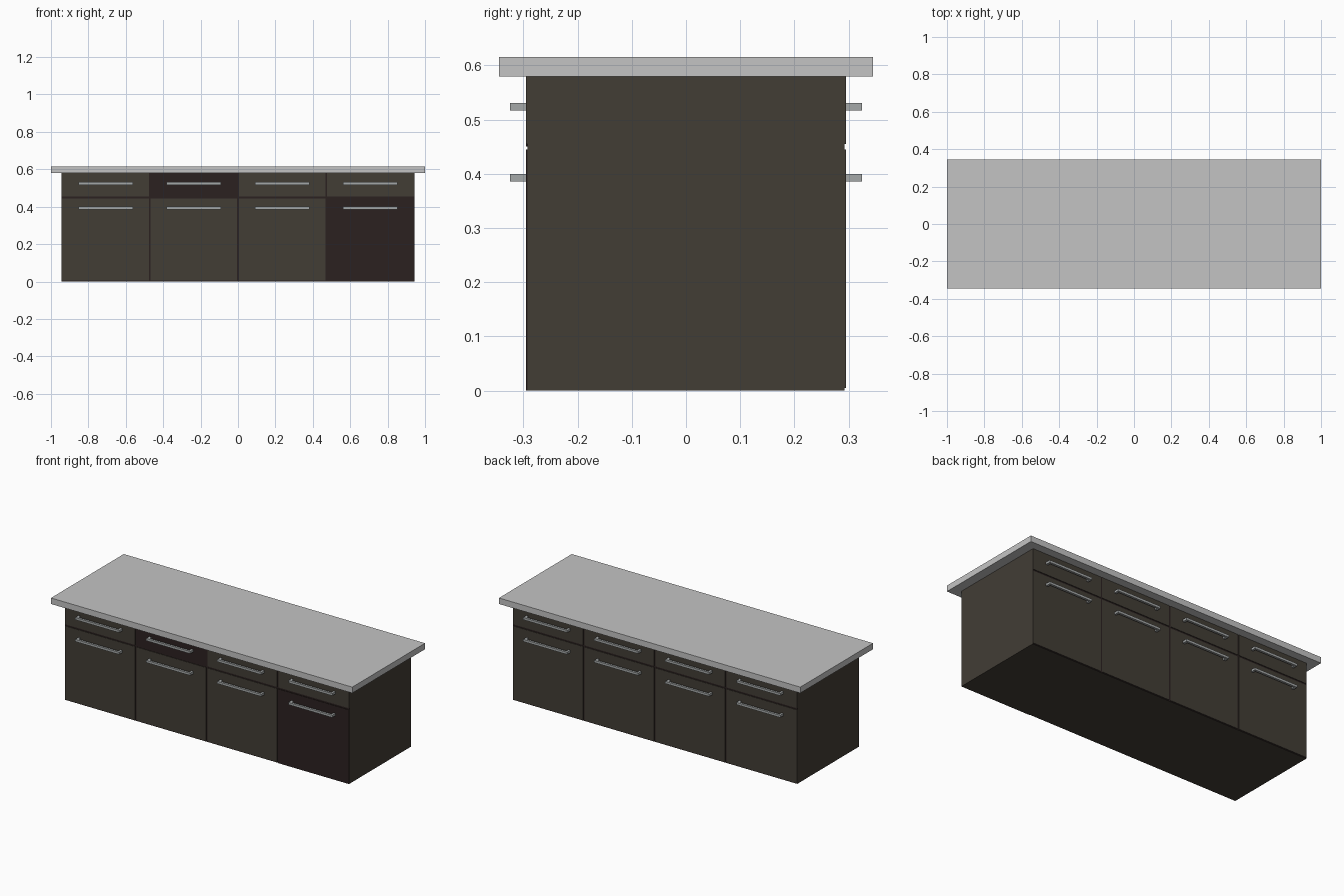
import bpy, bmesh

if "Cube" in bpy.data.objects:
    bpy.data.objects.remove(bpy.data.objects["Cube"])


def material(name, rgb):
    m = bpy.data.materials.new(name)
    lin = [((c / 255 + 0.055) / 1.055) ** 2.4 for c in rgb]
    m.diffuse_color = (*lin, 1)
    m.use_nodes = True
    m.node_tree.nodes["Principled BSDF"].inputs["Base Color"].default_value = m.diffuse_color
    return m


WOOD = material("brown_grey_wood", (66, 61, 53))
DARK = material("dark_carcass", (43, 33, 32))
STONE = material("pale_grey_worktop", (196, 196, 196))
METAL = material("grey_metal", (165, 168, 168))


def boxes(name, spans, mats):
    """One object made of axis-aligned boxes given as (x0, x1, y0, y1, z0, z1)."""
    bm = bmesh.new()
    for x0, x1, y0, y1, z0, z1 in spans:
        verts = bmesh.ops.create_cube(bm, size=1)["verts"]
        for v in verts:
            v.co.x = x1 if v.co.x > 0 else x0
            v.co.y = y1 if v.co.y > 0 else y0
            v.co.z = z1 if v.co.z > 0 else z0
    bmesh.ops.recalc_face_normals(bm, faces=bm.faces)
    me = bpy.data.meshes.new(name)
    bm.to_mesh(me)
    bm.free()
    ob = bpy.data.objects.new(name, me)
    bpy.context.collection.objects.link(ob)
    for m in mats:
        me.materials.append(m)
    return ob


W, D, TOP, SPLIT = 0.943, 0.295, 0.58, 0.45
CORE, GAP = 0.292, 0.005

# Carcass: wood ends and base, dark front and back
carcass = boxes("carcass", [(-W, W, -CORE, CORE, 0, TOP)], [WOOD, DARK])
for p in carcass.data.polygons:
    p.material_index = 1 if abs(p.normal.y) > 0.5 else 0

# Worktop
boxes("worktop", [(-1, 1, -0.345, 0.345, TOP, 0.616)], [STONE])

# Door and drawer fronts with bar handles on both long sides
step = 2 * W / 4
for side, sign in (("front", -1), ("back", 1)):
    for i in range(4):
        a, b = -W + i * step, -W + (i + 1) * step
        x0 = a + (GAP if i > 0 else 0)
        x1 = b - (GAP if i < 3 else 0)
        mid = (a + b) / 2
        for kind, z0, z1, hz in (("drawer", SPLIT + GAP, TOP, 0.524),
                                 ("door", 0.005, SPLIT - GAP, 0.393)):
            # one drawer and one door on the front are dark
            bare = side == "front" and (i, kind) in ((1, "drawer"), (3, "door"))
            y0, y1 = sorted((sign * CORE, sign * D))
            span = (a, b, y0, y1, 0 if kind == "door" else SPLIT, z1) if bare \
                else (x0, x1, y0, y1, z0, z1)
            boxes(f"{side}_{kind}_{i + 1}", [span], [DARK if bare else WOOD])

            # handle: two posts and a bar
            h, t, L = 0.007, 0.014, 0.146
            p0, p1 = sorted((sign * D, sign * 0.312))
            b0, b1 = sorted((sign * 0.312, sign * 0.325))
            boxes(f"{side}_{kind}_handle_{i + 1}", [
                (mid - L, mid + L, b0, b1, hz - h, hz + h),
                (mid - L, mid - L + t, p0, p1, hz - h, hz + h),
                (mid + L - t, mid + L, p0, p1, hz - h, hz + h)], [METAL])
